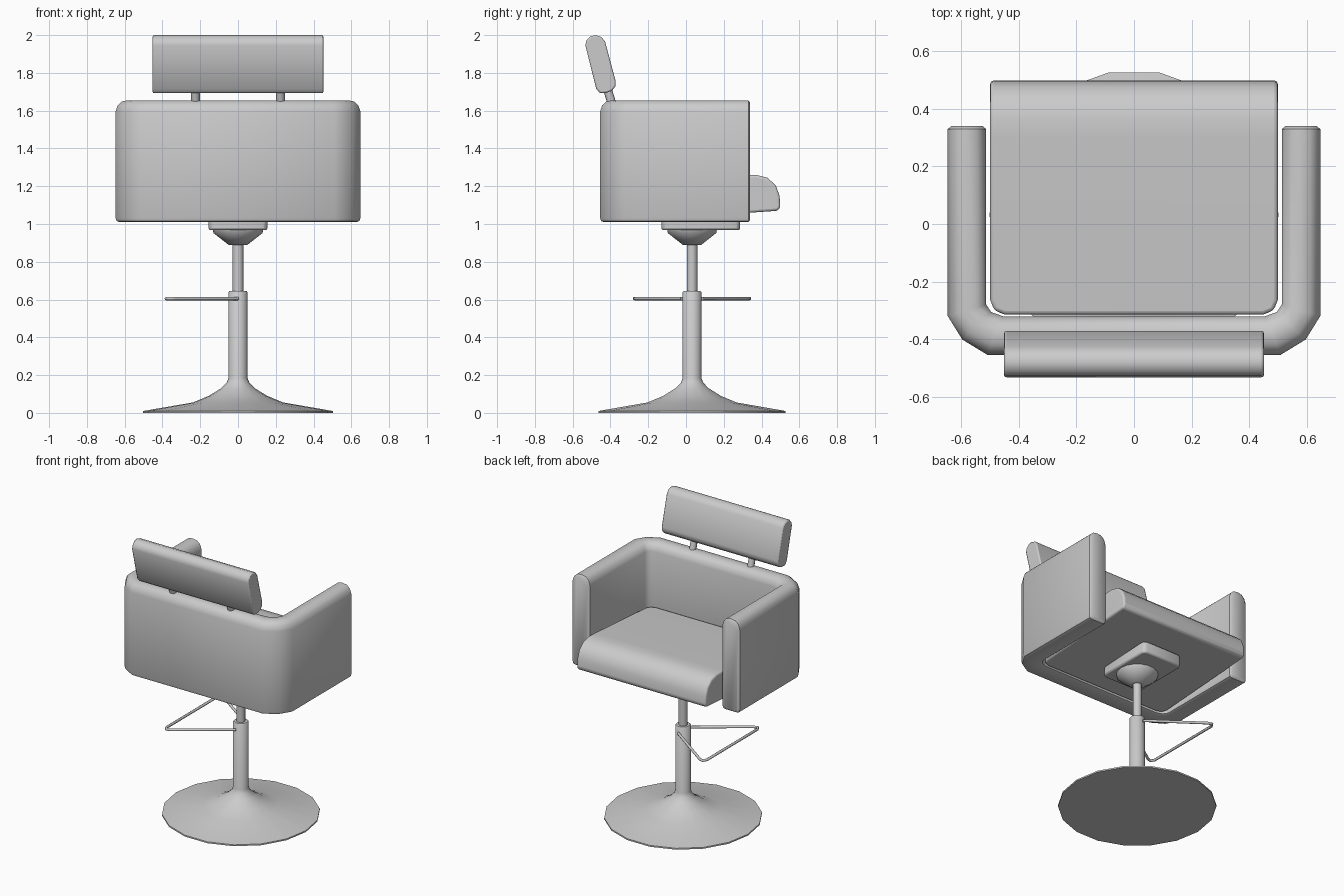
import bpy, bmesh, math
from mathutils import Vector

if "Cube" in bpy.data.objects:
    bpy.data.objects.remove(bpy.data.objects["Cube"])

CY = 0.032  # centre of the pedestal along y


def finish(bm, name, angle=40, bevel=0, segs=2):
    bmesh.ops.recalc_face_normals(bm, faces=bm.faces)
    me = bpy.data.meshes.new(name)
    bm.to_mesh(me)
    bm.free()
    ob = bpy.data.objects.new(name, me)
    bpy.context.collection.objects.link(ob)
    bpy.ops.object.select_all(action='DESELECT')
    ob.select_set(True)
    bpy.context.view_layer.objects.active = ob
    bpy.ops.object.shade_smooth_by_angle(angle=math.radians(angle))
    if bevel:
        m = ob.modifiers.new("edge_bevel", 'BEVEL')
        m.width, m.segments = bevel, segs
        m.limit_method, m.angle_limit = 'ANGLE', math.radians(40)
    return ob


def skin(bm, rings):
    """Join closed rings of points into a capped tube."""
    loops = [[bm.verts.new(p) for p in r] for r in rings]
    n = len(loops[0])
    for a, b in zip(loops, loops[1:]):
        for i in range(n):
            j = (i + 1) % n
            bm.faces.new((a[i], a[j], b[j], b[i]))
    bm.faces.new(loops[0])
    bm.faces.new(loops[-1])


def lathe(name, profile, sides=18):
    bm = bmesh.new()
    ang = [2 * math.pi * i / sides for i in range(sides)]
    skin(bm, [[(r * math.cos(a), CY + r * math.sin(a), z) for a in ang] for r, z in profile])
    return finish(bm, name)


def extrude_x(profile, half):
    bm = bmesh.new()
    skin(bm, [[(x, y, z) for y, z in profile] for x in (-half, half)])
    return bm


# Pedestal: flared base with column, piston, cone under the seat
lathe("base_and_column", [(0.503, 0), (0.503, 0.01), (0.24, 0.055), (0.155, 0.09), (0.09, 0.13),
                          (0.06, 0.16), (0.05, 0.185), (0.05, 0.64), (0.045, 0.646)])
lathe("piston", [(0.028, 0.6), (0.028, 0.92)])
lathe("swivel_cone", [(0.05, 0.89), (0.13, 0.952), (0.135, 0.975)])

# Mounting plate
bm = extrude_x([(-0.13, 0.968), (0.287, 0.968), (0.287, 1.05), (-0.13, 1.03)], 0.156)
bmesh.ops.bevel(bm, geom=[e for e in bm.edges if abs(e.verts[0].co.z - e.verts[1].co.z) > 0.05],
                offset=0.03, segments=2, profile=0.5, affect='EDGES')
finish(bm, "mount_plate", bevel=0.01)

# Seat cushion with rounded front and clipped back corners
seat = [(-0.315, 1.015), (0.34, 1.06), (0.485, 1.07), (0.5, 1.09), (0.495, 1.15), (0.475, 1.205),
        (0.43, 1.245), (0.37, 1.26), (0.30, 1.258), (-0.315, 1.215)]
bm = extrude_x(seat, 0.5)
back = [e for e in bm.edges if all(v.co.y < -0.31 for v in e.verts)
        and e.verts[0].co.x == e.verts[1].co.x]
bmesh.ops.bevel(bm, geom=back, offset=0.05, segments=2, profile=0.5, affect='EDGES')
finish(bm, "seat", bevel=0.018, segs=3)

# Wrap-around arms and back: (inner, outer, inset) stations swept with a rounded section
half_path = [((0.514, 0.34), (0.648, 0.34), 0.012), ((0.514, 0.33), (0.648, 0.33), 0),
             ((0.514, -0.28), (0.648, -0.32), 0), ((0.497, -0.306), (0.597, -0.402), 0),
             ((0.455, -0.321), (0.51, -0.455), 0)]
path = half_path + [((-a[0], a[1]), (-b[0], b[1]), s) for a, b, s in reversed(half_path)]
half_sec = [(0.5, 1.01), (0.15, 1.01), (0.04, 1.016), (0, 1.032), (0, 1.595), (0.08, 1.628),
            (0.25, 1.649), (0.5, 1.655)]
section = half_sec + [(1 - t, z) for t, z in reversed(half_sec[1:-1])]
rings = []
for a, b, s in path:
    a, b = Vector(a), Vector(b)
    w = (b - a).length
    ring = []
    for t, z in section:
        p = a.lerp(b, 0.5 + (t - 0.5) * (1 - 2 * s / w))
        ring.append((p.x, p.y, 1.3325 + (z - 1.3325) * (1 - s / 0.3225)))
    rings.append(ring)
bm = bmesh.new()
skin(bm, rings)
finish(bm, "arms_and_back")

# Headrest pad, tilted backwards
pad = [(-0.533, 1.945), (-0.528, 1.97), (-0.508, 1.993), (-0.48, 2.0), (-0.448, 1.99),
       (-0.428, 1.965), (-0.372, 1.755), (-0.373, 1.73), (-0.39, 1.707), (-0.42, 1.695),
       (-0.455, 1.692), (-0.475, 1.715)]
finish(extrude_x(pad, 0.452), "headrest", bevel=0.008)


def tube(name, pts, radius, cyclic=False):
    cu = bpy.data.curves.new(name, 'CURVE')
    cu.dimensions = '3D'
    cu.bevel_depth, cu.bevel_resolution, cu.use_fill_caps = radius, 2, True
    sp = cu.splines.new('POLY')
    sp.points.add(len(pts) - 1)
    for q, p in zip(sp.points, pts):
        q.co = (*p, 1)
    sp.use_cyclic_u = cyclic
    ob = bpy.data.objects.new(name, cu)
    bpy.context.collection.objects.link(ob)


# Headrest posts
for side, x in (("left", -0.225), ("right", 0.225)):
    tube(f"headrest_post_{side}", [(x, -0.375, 1.58), (x, -0.43, 1.76)], 0.023)

# Height lever: triangular wire loop on the -x side
half = [(0.0, 0.055), (-0.335, 0.295), (-0.365, 0.305), (-0.38, 0.28)]
loop = [(x, CY + y, 0.605) for x, y in half] + [(x, CY - y, 0.605) for x, y in reversed(half)]
tube("height_lever", loop, 0.009)
